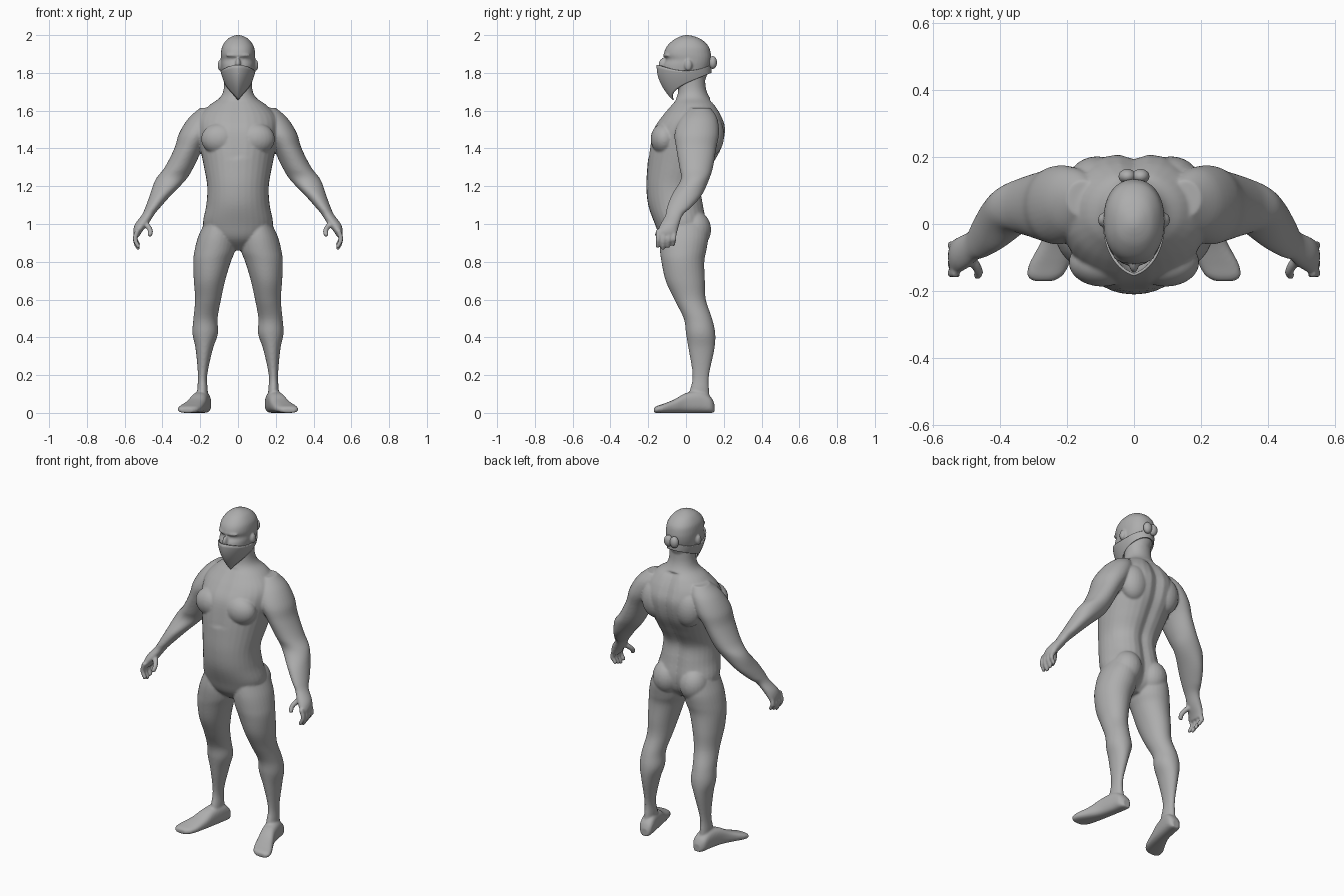
import bpy, bmesh
from math import sin, cos, pi, exp
from mathutils import Vector

cube = bpy.data.objects.get("Cube")
if cube:
    bpy.data.objects.remove(cube)

GREY = (0.42, 0.42, 0.42, 1)
clay = bpy.data.materials.new("grey clay")
clay.use_nodes = True
clay.diffuse_color = GREY
clay.node_tree.nodes["Principled BSDF"].inputs["Base Color"].default_value = GREY
SIDES = 32


def finish(name, bm):
    bmesh.ops.recalc_face_normals(bm, faces=bm.faces)
    mesh = bpy.data.meshes.new(name)
    bm.to_mesh(mesh)
    bm.free()
    mesh.materials.append(clay)
    mesh.shade_smooth()
    obj = bpy.data.objects.new(name, mesh)
    bpy.context.collection.objects.link(obj)
    return obj


def smooth_rows(rows, steps=5):
    """Catmull-Rom interpolation between the given rows."""
    ext = [rows[0], *rows, rows[-1]]
    out = []
    for p, a, b, n in zip(ext, ext[1:], ext[2:], ext[3:]):
        for k in range(steps):
            t = k / steps
            out.append([y + t * (z - x) / 2 + t * t * (x - 2.5 * y + 2 * z - w / 2)
                        + t ** 3 * (1.5 * (y - z) + (w - x) / 2)
                        for x, y, z, w in zip(p, a, b, n)])
    return out + [list(rows[-1])]


def power(v, e):
    return abs(v) ** e * (1 if v > 0 else -1)


def loft(name, rings, square=1.0, side=1, shape=None):
    """Closed skin over rings of (centre, half axis, half axis)."""
    bm = bmesh.new()
    loops = []
    for c, u, v in rings:
        loop = []
        for i in range(SIDES):
            a = 2 * pi * i / SIDES
            p = c + u * power(cos(a), square) + v * power(sin(a), square)
            if shape:
                shape(p)
            p.x *= side
            loop.append(bm.verts.new(p))
        loops.append(loop)
    for a, b in zip(loops, loops[1:]):
        for i in range(SIDES):
            j = (i + 1) % SIDES
            bm.faces.new((a[i], a[j], b[j], b[i]))
    bm.faces.new(loops[0])
    bm.faces.new(loops[-1])
    return finish(name, bm)


def level(name, rows, **kw):
    """Rows: height, inner x, outer x, front y, back y."""
    return loft(name, [(Vector(((i + o) / 2, (f + b) / 2, z)),
                        Vector(((o - i) / 2, 0, 0)), Vector((0, (b - f) / 2, 0)))
                       for z, i, o, f, b in smooth_rows(rows)], **kw)


def centred(name, rows, **kw):
    """Rows: height, half width, front y, back y."""
    return level(name, [(z, -w, w, f, b) for z, w, f, b in rows], **kw)


def ball(name, centre, size):
    bm = bmesh.new()
    bmesh.ops.create_uvsphere(bm, u_segments=24, v_segments=16, radius=1)
    for v in bm.verts:
        v.co = Vector([c + s * q for c, s, q in zip(centre, size, v.co)])
    return finish(name, bm)


def digit(name, side, r, *pts):
    """Round-ended finger tube along a short path."""
    pts = [Vector(p) for p in pts]
    path = [Vector(p) for p in smooth_rows(pts)]
    rings = []
    for i, p in enumerate(path):
        d = path[min(i + 1, len(path) - 1)] - path[max(i - 1, 0)]
        u = d.cross(Vector((0, 1, 0.2))).normalized()
        v = d.cross(u).normalized()
        s = r * (1 - 0.25 * i / len(path)) * (0.6 if i == len(path) - 1 else 1)
        rings.append((p, u * s, v * s))
    return loft(name, rings, side=side)


# Torso with a groove down the spine and a light chest line
def groove(p):
    if p.z < 1.66:
        dent = exp(-(p.x / 0.035) ** 2)
        if p.y > 0:
            p.y -= 0.022 * dent
        elif p.z > 1.35:
            p.y += 0.006 * dent


parts = [centred("torso", [
    (0.86, .04, -.06, .05), (0.92, .15, -.13, .10), (1.0, .185, -.165, .115),
    (1.1, .168, -.20, .10), (1.2, .163, -.21, .09), (1.3, .18, -.205, .14),
    (1.4, .2, -.195, .195), (1.5, .215, -.175, .215), (1.57, .205, -.13, .195),
    (1.63, .15, -.08, .16), (1.67, .095, -.05, .125), (1.72, .075, -.04, .105),
    (1.8, .075, -.04, .10)], square=0.95, shape=groove)]

# Head, nose and brow
parts.append(centred("head", [
    (1.72, .04, -.08, .07), (1.76, .062, -.115, .10), (1.8, .082, -.125, .115),
    (1.84, .089, -.122, .128), (1.87, .09, -.107, .133), (1.9, .091, -.117, .132),
    (1.94, .084, -.102, .12), (1.975, .06, -.066, .085), (1.993, .032, -.03, .045),
    (2.0, .01, -.005, .015)], square=0.9))
parts.append(ball("nose", (0, -.12, 1.845), (.014, .026, .035)))
parts.append(ball("brow", (0, -.095, 1.893), (.065, .026, .012)))

for s in (1, -1):
    # Legs
    parts.append(level("leg", [
        (1.0, .03, .18, -.13, .11), (.93, .01, .212, -.14, .118), (.86, .015, .23, -.138, .108),
        (.8, .038, .237, -.13, .097), (.7, .068, .234, -.108, .1), (.6, .09, .227, -.062, .105),
        (.5, .108, .236, -.012, .138), (.42, .106, .241, 0, .155), (.335, .134, .224, .014, .15),
        (.2, .163, .212, .035, .122), (.12, .16, .216, .02, .122), (.05, .16, .216, 0, .13)],
        side=s))
    parts.append(ball("buttock", (s * .09, .045, .97), (.085, .088, .1)))

    # Feet, turned outwards
    foot = [(.15, .178, .022, .05), (.13, .182, .04, .085), (.08, .19, .044, .115),
            (0, .207, .046, .105), (-.06, .228, .053, .072), (-.12, .253, .06, .048),
            (-.155, .266, .052, .036), (-.17, .27, .03, .026)]
    parts.append(loft("foot", [(Vector((x, y, h / 2)), Vector((w, 0, 0)), Vector((0, 0, h / 2)))
                               for y, x, w, h in smooth_rows(foot)], square=0.75, side=s))

    # Arms down to the palm
    parts.append(level("arm", [
        (1.615, .1, .2, .02, .13), (1.56, .1, .262, -.03, .165), (1.48, .13, .312, -.06, .175),
        (1.4, .185, .337, -.052, .16), (1.3, .235, .388, -.035, .143),
        (1.235, .275, .437, -.028, .122), (1.155, .352, .466, -.075, .085),
        (1.09, .41, .49, -.1, .03), (1.05, .443, .508, -.108, -.015),
        (1.0, .475, .545, -.135, -.035), (.96, .507, .555, -.15, -.045),
        (.935, .522, .55, -.148, -.055)], side=s))
    parts.append(ball("chest muscle", (s * .095, -.115, 1.45), (.1, .072, .085)))
    parts.append(ball("shoulder blade", (s * .11, .13, 1.47), (.085, .072, .11)))

    # Fingers and thumb
    for k in range(4):
        y = -.147 + k * .028
        tip = .865 + .01 * abs(k - 1)
        parts.append(digit("finger", s, .0135, (.53, y, .97), (.545, y, .925),
                           (.538, y - .002, tip + .025), (.523, y - .004, tip)))
    parts.append(digit("thumb", s, .016, (.5, -.09, 1.01), (.475, -.12, .985),
                       (.463, -.143, .96), (.47, -.157, .935)))
    parts.append(ball("ear", (s * .095, .012, 1.84), (.013, .02, .03)))

# Fuse the parts into one soft skin
bpy.ops.object.select_all(action="DESELECT")
for p in parts:
    p.select_set(True)
body = parts[0]
bpy.context.view_layer.objects.active = body
bpy.ops.object.join()
body.name = "body"
remesh = body.modifiers.new("fuse", "REMESH")
remesh.mode = "VOXEL"
remesh.voxel_size = 0.006
remesh.use_smooth_shade = True
soften = body.modifiers.new("soften", "SMOOTH")
soften.factor = 0.5
soften.iterations = 6

# Cloth face mask with a front crease, wrapped round to the back
bm = bmesh.new()
ROWS, COLS = 10, 64
grid = []
for r in range(ROWS + 1):
    row = []
    for i in range(COLS):
        a = 2 * pi * i / COLS
        f, back = cos(a), (1 - cos(a)) / 2
        low = 1.655 + .145 * back ** .7
        top = 1.81 + .032 * f * f
        z = low + (top - low) * r / ROWS
        u = max(0, (1.83 - z) / .175)
        x = (.095 - .07 * u ** 1.5) * sin(a)
        if f > 0:
            y = -(.155 - .085 * u * u) * (.85 * f + .15 * (1 - abs(sin(a))))
        else:
            y = -.135 * f
        row.append(bm.verts.new((x, y, z)))
    grid.append(row)
for a, b in zip(grid, grid[1:]):
    for i in range(COLS):
        j = (i + 1) % COLS
        bm.faces.new((a[i], a[j], b[j], b[i]))
mask = finish("face_mask", bm)
thick = mask.modifiers.new("cloth", "SOLIDIFY")
thick.thickness = 0.008

# Knot tying the mask behind the head
for s in (1, -1):
    ball("mask_knot", (s * .02, .142, 1.855), (.026, .022, .034))
